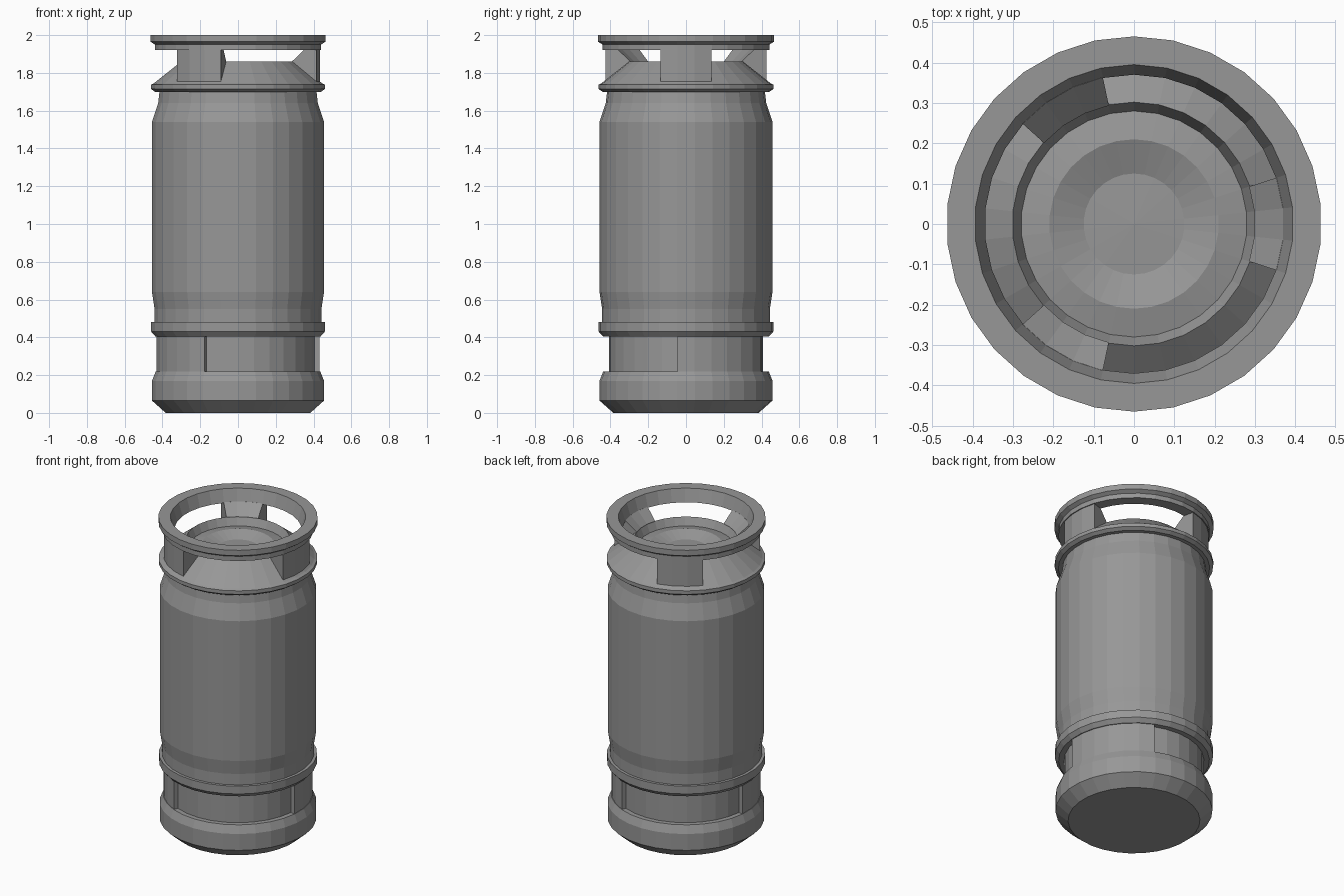
import bpy, bmesh, math

if "Cube" in bpy.data.objects:
    bpy.data.objects.remove(bpy.data.objects["Cube"])

SEG = 30
STEP = 360 / SEG

grey = bpy.data.materials.new("steel_grey")
grey.diffuse_color = (0.31, 0.31, 0.31, 1)
grey.use_nodes = True
grey.node_tree.nodes["Principled BSDF"].inputs["Base Color"].default_value = grey.diffuse_color


def sweep(name, profile, start=6, end=366, closed=False):
    """Turn an (r, z) profile about z, fully or through an arc in degrees."""
    full = end - start >= 360
    count = round((end - start) / STEP)
    bm = bmesh.new()
    rings = []
    for i in range(count if full else count + 1):
        a = math.radians(start + i * STEP)
        rings.append([bm.verts.new((r * math.cos(a), r * math.sin(a), z)) for r, z in profile])
    n = len(profile)
    for i in range(count):
        a, b = rings[i], rings[(i + 1) % len(rings)]
        for j in range(n if closed else n - 1):
            k = (j + 1) % n
            bm.faces.new((a[j], b[j], b[k], a[k]))
    if not full:
        bm.faces.new(rings[0])
        bm.faces.new(rings[-1][::-1])
    bmesh.ops.remove_doubles(bm, verts=bm.verts, dist=1e-5)
    bmesh.ops.recalc_face_normals(bm, faces=bm.faces)
    mesh = bpy.data.meshes.new(name)
    bm.to_mesh(mesh)
    bm.free()
    mesh.materials.append(grey)
    obj = bpy.data.objects.new(name, mesh)
    bpy.context.collection.objects.link(obj)
    return obj


# Barrel: foot, recessed waist, lower flange, wall, upper flange, shoulder and dished top
sweep("barrel", [
    (0, 0), (0.385, 0), (0.458, 0.065), (0.458, 0.17), (0.438, 0.22),
    (0.408, 0.22), (0.408, 0.405), (0.44, 0.405), (0.462, 0.43), (0.462, 0.48),
    (0.444, 0.48), (0.444, 0.55), (0.458, 0.64), (0.458, 1.54), (0.425, 1.64),
    (0.418, 1.70), (0.442, 1.70), (0.463, 1.715), (0.463, 1.738),
    (0.448, 1.745), (0.302, 1.86), (0.28, 1.81), (0.21, 1.825),
    (0.125, 1.795), (0, 1.80)])

# Two raised waist panels that leave a wide recess on opposite sides
for side, start in (("right", -6), ("left", 174)):
    sweep("waist_panel_" + side,
          [(0.40, 0.215), (0.435, 0.215), (0.435, 0.41), (0.40, 0.41)],
          start, start + 72, closed=True)

# Carrying rim
sweep("handle_rim", [
    (0.395, 2.0), (0.465, 2.0), (0.465, 1.965), (0.442, 1.95),
    (0.442, 1.92), (0.37, 1.92)], closed=True)

# Three posts joining the rim to the shoulder
for i in range(3):
    sweep(f"handle_post_{i + 1}", [
        (0.436, 1.925), (0.371, 1.925), (0.30, 1.86), (0.30, 1.84), (0.436, 1.735)],
        120 * i - 18, 120 * i + 18, closed=True)
